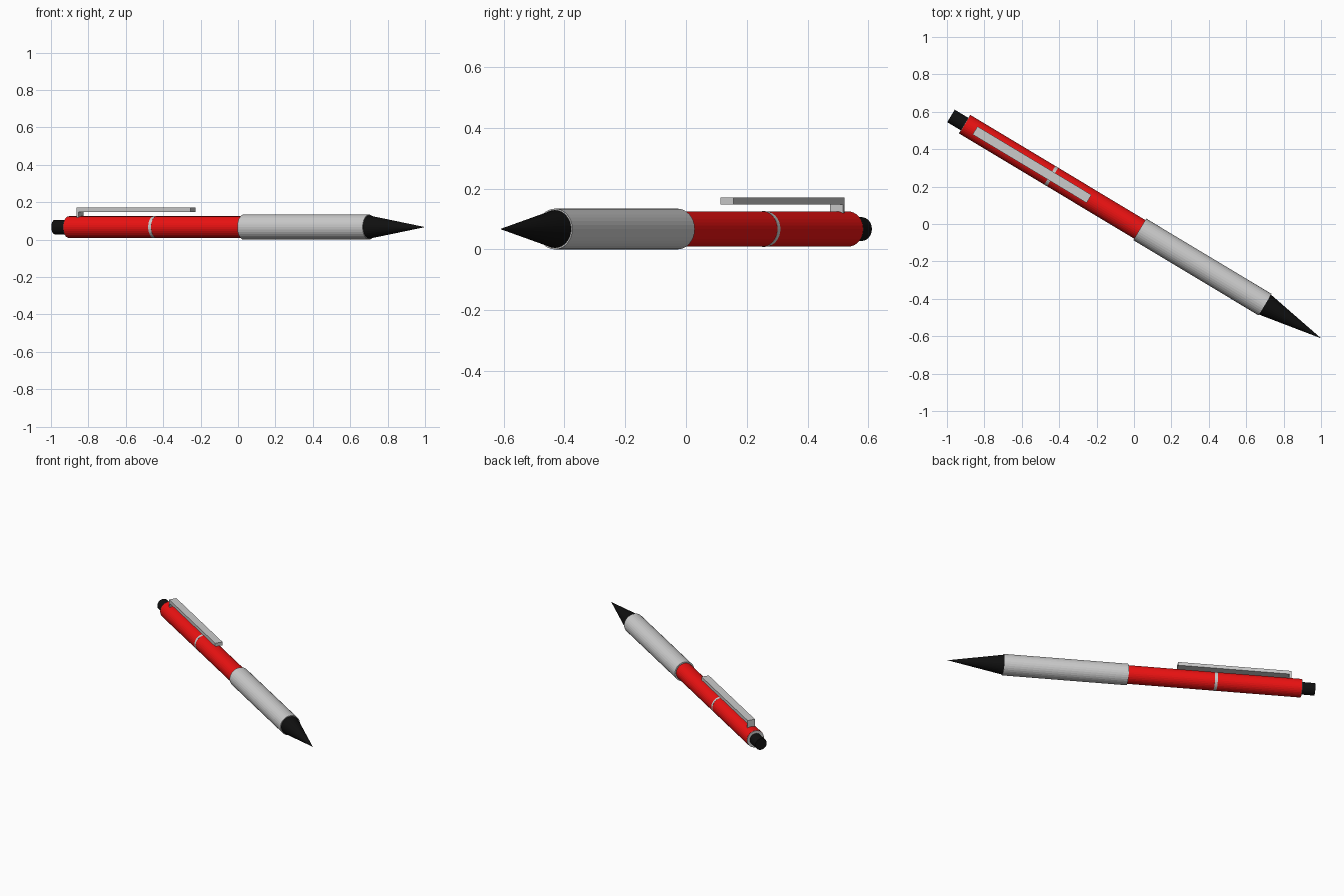
import bpy, bmesh, math
from mathutils import Matrix

if "Cube" in bpy.data.objects:
    bpy.data.objects.remove(bpy.data.objects["Cube"])

# Pen frame: local origin at the tip, local -x runs back along the barrel
AXIS_Z = 0.067
PEN = Matrix.Translation((1.0, -0.611, 0)) @ Matrix.Rotation(math.radians(-31), 4, 'Z')


def material(name, rgb):
    m = bpy.data.materials.new(name)
    m.diffuse_color = (*rgb, 1)
    m.use_nodes = True
    m.node_tree.nodes["Principled BSDF"].inputs["Base Color"].default_value = m.diffuse_color
    return m


RED = material("red_plastic", (0.85, 0.006, 0.006))
BLACK = material("black_rubber", (0.005, 0.005, 0.005))


def finish(name, bm, mat=None):
    bmesh.ops.recalc_face_normals(bm, faces=bm.faces)
    mesh = bpy.data.meshes.new(name)
    bm.to_mesh(mesh)
    bm.free()
    ob = bpy.data.objects.new(name, mesh)
    bpy.context.collection.objects.link(ob)
    ob.matrix_world = PEN
    if mat:
        mesh.materials.append(mat)
    return ob


def barrel(name, start, end, r_start, r_end, mat=None):
    """Round section between two distances behind the tip."""
    bm = bmesh.new()
    place = (Matrix.Translation((-(start + end) / 2, 0, AXIS_Z))
             @ Matrix.Rotation(math.radians(90), 4, 'Y'))
    bmesh.ops.create_cone(bm, cap_ends=True, segments=32, radius1=r_end,
                          radius2=r_start, depth=end - start, matrix=place)
    return finish(name, bm, mat)


# Barrel parts from the tip backwards
barrel("writing_tip", 0.0, 0.349, 0.0, 0.062, BLACK)
barrel("grip", 0.349, 1.131, 0.067, 0.067)
barrel("front_barrel", 1.131, 1.674, 0.058, 0.058, RED)
barrel("middle_ring", 1.674, 1.692, 0.0585, 0.0585)
barrel("rear_barrel", 1.692, 2.221, 0.058, 0.058, RED)
barrel("end_collar", 2.221, 2.224, 0.057, 0.057)
barrel("push_button", 2.224, 2.308, 0.039, 0.039, BLACK)

# Pocket clip: one L-shaped side profile extruded across its width
profile = [(-1.447, 0.148), (-1.447, 0.171), (-2.158, 0.171),
           (-2.158, 0.115), (-2.146, 0.115), (-2.146, 0.148)]
half = 0.025
bm = bmesh.new()
face = bm.faces.new([bm.verts.new((x, -half, z)) for x, z in profile])
ext = bmesh.ops.extrude_face_region(bm, geom=[face], use_keep_orig=True)
moved = [g for g in ext["geom"] if isinstance(g, bmesh.types.BMVert)]
bmesh.ops.translate(bm, verts=moved, vec=(0, 2 * half, 0))
finish("pocket_clip", bm)
